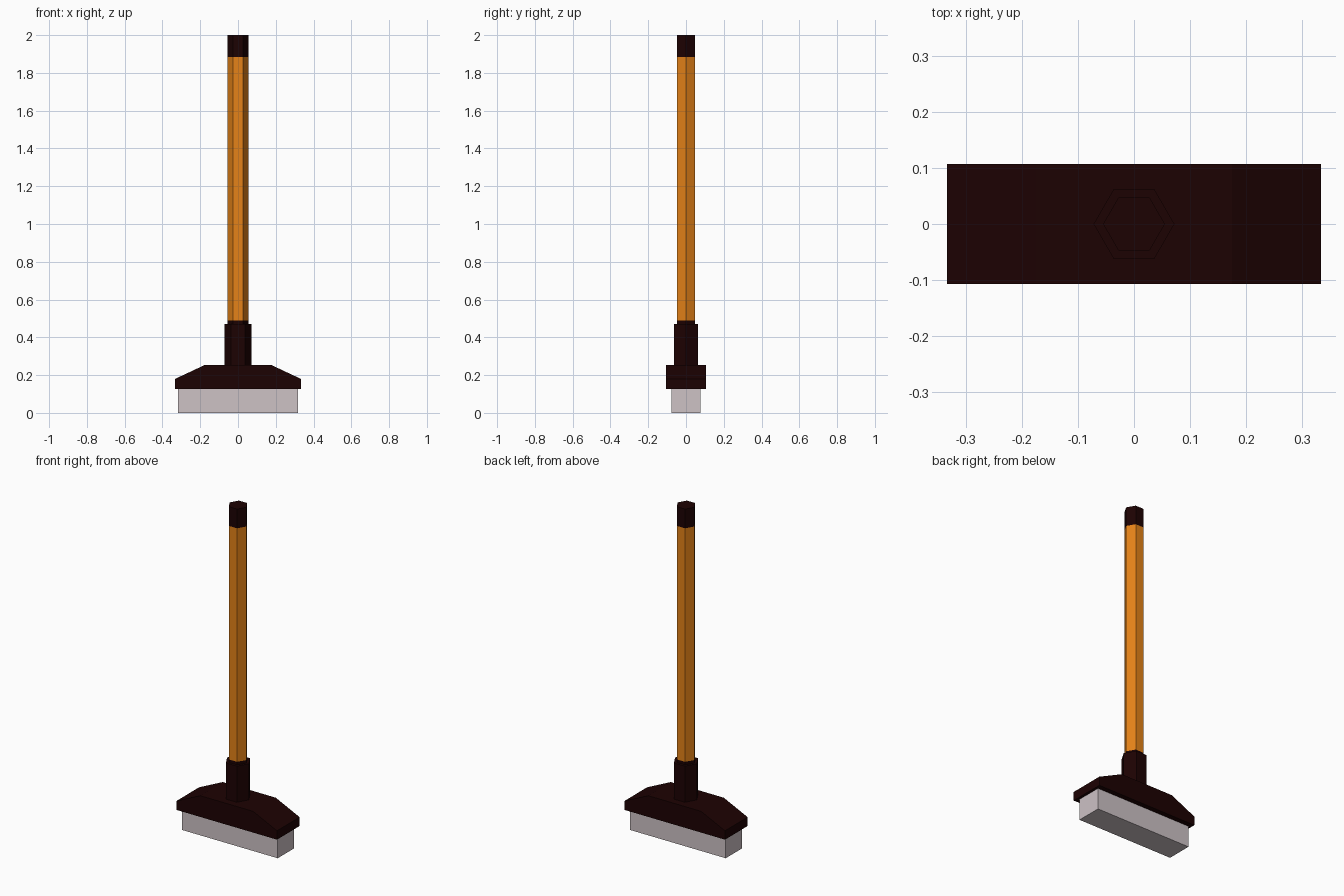
import bpy, math

cube = bpy.data.objects.get("Cube")
if cube:
    bpy.data.objects.remove(cube, do_unlink=True)


def material(name, color):
    m = bpy.data.materials.new(name)
    m.use_nodes = True
    m.diffuse_color = (*color, 1)
    m.node_tree.nodes["Principled BSDF"].inputs["Base Color"].default_value = (*color, 1)
    return m


wood = material("orange wood", (0.78, 0.225, 0.009))
dark = material("dark brown", (0.012, 0.0005, 0.0006))
bristle = material("pale grey bristle", (0.61, 0.54, 0.56))


def prism(name, outline, to_3d, low, high, mat):
    """Extrude a closed outline between two levels."""
    n = len(outline)
    verts = [to_3d(a, b, level) for level in (low, high) for a, b in outline]
    faces = [(i, (i + 1) % n, (i + 1) % n + n, i + n) for i in range(n)]
    faces += [tuple(reversed(range(n))), tuple(range(n, 2 * n))]
    mesh = bpy.data.meshes.new(name)
    mesh.from_pydata(verts, [], faces)
    mesh.materials.append(mat)
    obj = bpy.data.objects.new(name, mesh)
    bpy.context.collection.objects.link(obj)


def upright(a, b, level):
    return (a, b, level)


def along_y(a, b, level):
    return (a, -level, b)


def hex_rod(name, radius, low, high, mat):
    outline = [(radius * math.cos(k * math.pi / 3), radius * math.sin(k * math.pi / 3))
               for k in range(6)]
    prism(name, outline, upright, low, high, mat)


# Handle with dark ends
hex_rod("handle", 0.055, 0.488, 1.885, wood)
hex_rod("handle_cap", 0.055, 1.885, 2.0, dark)
hex_rod("handle_collar", 0.055, 0.47, 0.488, dark)
hex_rod("handle_socket", 0.072, 0.25, 0.47, dark)

# Sloped head
half = [(0.333, 0.127), (0.333, 0.18), (0.175, 0.254)]
profile = half + [(-x, z) for x, z in reversed(half)]
prism("brush_head", profile, along_y, -0.107, 0.107, dark)

# Bristle block
corners = [(-0.317, -0.077), (0.317, -0.077), (0.317, 0.077), (-0.317, 0.077)]
prism("bristle_block", corners, upright, 0.0, 0.127, bristle)
